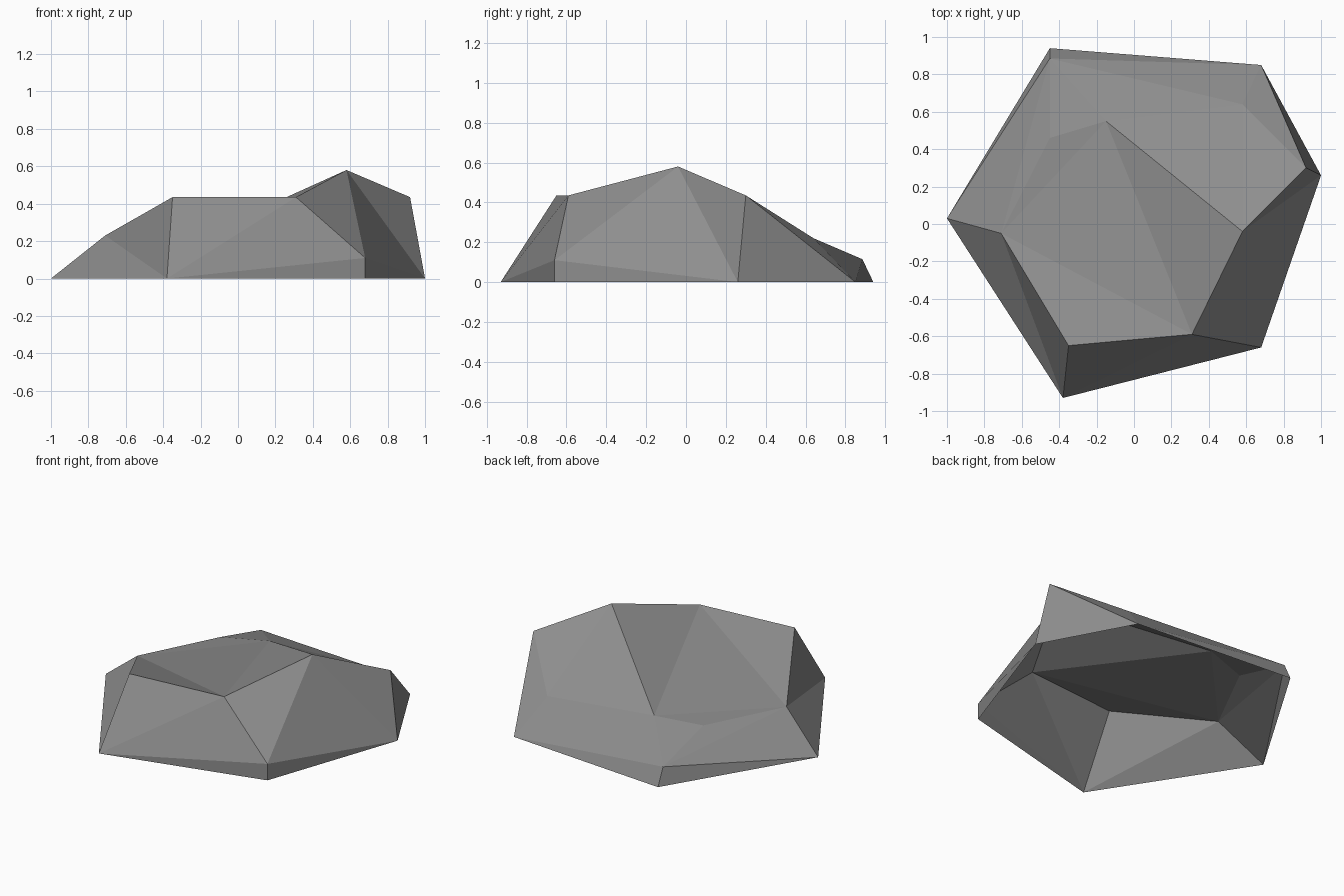
import bpy, bmesh
from mathutils import Vector

if "Cube" in bpy.data.objects:
    bpy.data.objects.remove(bpy.data.objects["Cube"])

# Key corners of the boulder: ground outline, shoulder, crown
corners = {
    # ground outline
    "A": (-1.0, 0.03, 0), "B": (-0.38, -0.93, 0), "C": (0.68, -0.66, 0),
    "E": (1.0, 0.26, 0), "F": (0.68, 0.85, 0), "G": (-0.45, 0.94, 0),
    # low shoulder
    "D": (0.68, -0.66, 0.11), "N": (-0.45, 0.885, 0.115), "P": (0.58, 0.64, 0.22),
    # crown
    "L": (-0.71, -0.05, 0.23), "H": (-0.35, -0.65, 0.435), "I": (0.31, -0.59, 0.435),
    "J": (0.58, -0.04, 0.58), "K": (0.92, 0.30, 0.435),
    "M": (-0.15, 0.55, 0.25), "Q": (-0.45, 0.46, 0.23),
}
# Facets, grouped by side; the underside stays open
facets = {
    "front": "BCD BDI BIH",
    "right": "CED DEJ DJI EKJ EFK",
    "left": "ABL BHL AGN ANL LNQ",
    "back": "GFN NFP PFK",
    "top": "LHI LIM IJM LMQ QMN MPN MJP JKP",
}

bm = bmesh.new()
v = {name: bm.verts.new(co) for name, co in corners.items()}
for group in facets.values():
    for tri in group.split():
        bm.faces.new([v[c] for c in tri])

# Turn every facet outwards from a point below the middle
for f in bm.faces:
    f.normal_update()
    if f.normal.dot(f.calc_center_median() - Vector((0, 0, -0.4))) < 0:
        f.normal_flip()

mesh = bpy.data.meshes.new("boulder")
bm.to_mesh(mesh)
bm.free()

grey = bpy.data.materials.new("stone grey")
grey.diffuse_color = (0.27, 0.27, 0.27, 1)
grey.use_nodes = True
grey.node_tree.nodes["Principled BSDF"].inputs["Base Color"].default_value = grey.diffuse_color
mesh.materials.append(grey)
boulder = bpy.data.objects.new("boulder", mesh)
bpy.context.collection.objects.link(boulder)
